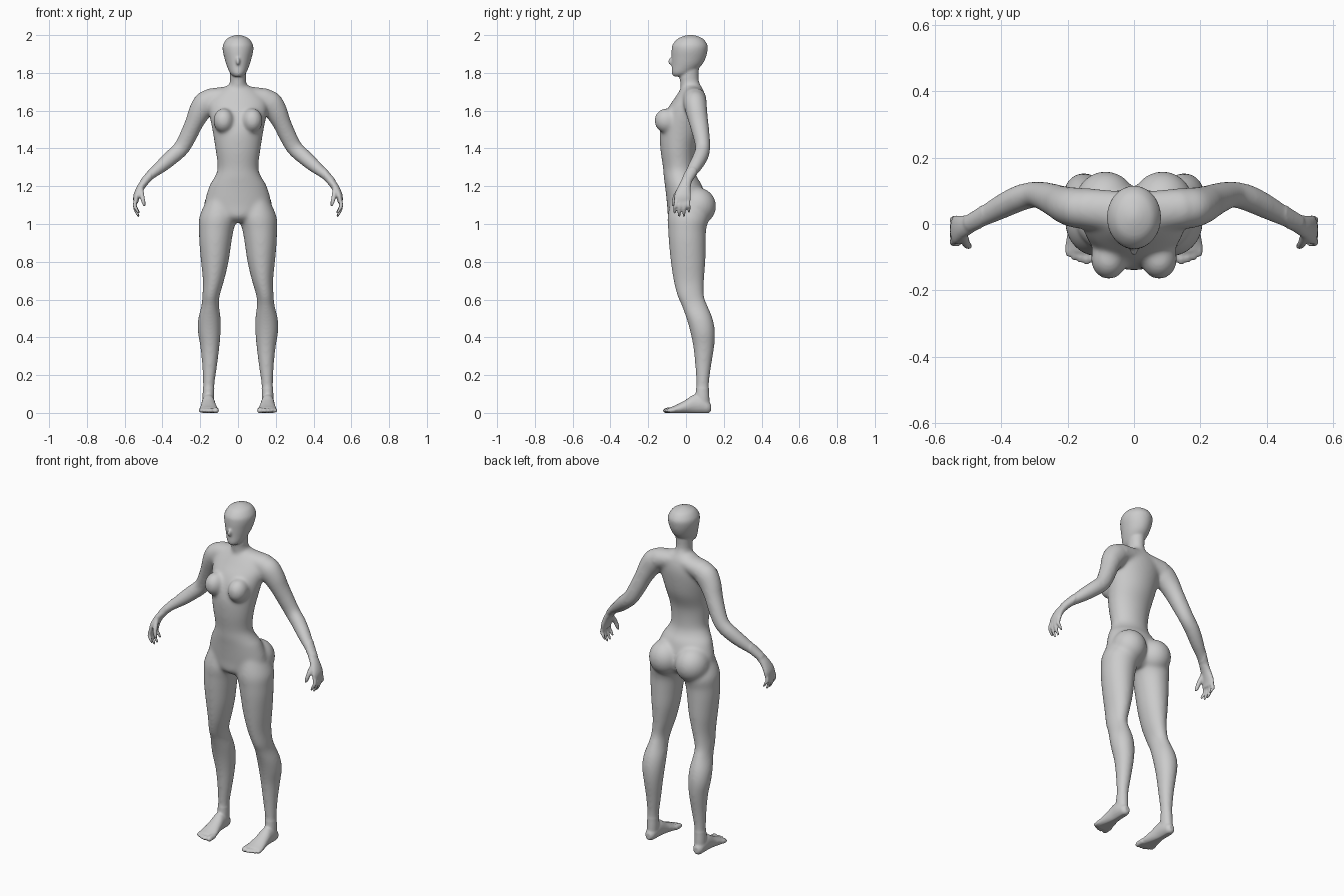
import bpy, bmesh, math
from mathutils import Vector

bm = bmesh.new()


def spline(rows, steps=4):
    """Catmull-Rom refinement of section rows (x, y, z, r1, r2)."""
    out = []
    for i in range(len(rows) - 1):
        p = [rows[max(i - 1, 0)], rows[i], rows[i + 1], rows[min(i + 2, len(rows) - 1)]]
        for k in range(steps):
            t = k / steps
            out.append([0.5 * (2 * b + (c - a) * t + (2 * a - 5 * b + 4 * c - d) * t * t
                               + (3 * b - a - 3 * c + d) * t ** 3) for a, b, c, d in zip(*p)])
    return out + [list(rows[-1])]


def loft(rows, side=1, axis=None, n=28):
    """Closed elliptical loft; rings square to axis, or to the path if axis is None."""
    rows = spline(rows)
    pts = [Vector((r[0] * side, r[1], r[2])) for r in rows]
    rings = []
    for i, (p, r) in enumerate(zip(pts, rows)):
        if axis == 'Y':
            u, v = Vector((1, 0, 0)), Vector((0, 0, 1))
        elif axis == 'Z':
            u, v = Vector((1, 0, 0)), Vector((0, 1, 0))
        else:
            t = (pts[min(i + 1, len(pts) - 1)] - pts[max(i - 1, 0)]).normalized()
            v = Vector((0, 1, 0))
            v = (v - t * v.dot(t)).normalized()
            u = v.cross(t)
        rings.append([bm.verts.new(p + u * r[3] * math.cos(a) + v * r[4] * math.sin(a))
                      for a in (2 * math.pi * k / n for k in range(n))])
    for a, b in zip(rings, rings[1:]):
        for k in range(n):
            bm.faces.new((a[k], a[(k + 1) % n], b[(k + 1) % n], b[k]))
    bm.faces.new(rings[0][::-1])
    bm.faces.new(rings[-1])


def ball(c, r, side=1):
    res = bmesh.ops.create_uvsphere(bm, u_segments=24, v_segments=16, radius=1)
    for v in res['verts']:
        v.co = Vector((c[0] * side + v.co.x * r[0], c[1] + v.co.y * r[1], c[2] + v.co.z * r[2]))


# torso
loft([(0, .0, 1.01, .07, .06), (0, .0, 1.04, .12, .095), (0, .005, 1.10, .175, .105),
      (0, -.012, 1.2, .153, .099), (0, -.03, 1.25, .124, .088), (0, -.038, 1.3, .108, .084),
      (0, -.042, 1.4, .12, .094), (0, -.025, 1.5, .136, .112), (0, .0, 1.6, .155, .104),
      (0, .02, 1.66, .15, .085), (0, .03, 1.71, .1, .062), (0, .03, 1.735, .055, .045)], axis='Z', n=40)

# neck and head
loft([(0, .03, 1.68, .06, .06), (0, .025, 1.73, .047, .055), (0, .016, 1.77, .042, .05),
      (0, .02, 1.84, .045, .05)], axis='Z')
loft([(0, -.035, 1.782, .022, .03), (0, -.02, 1.80, .042, .055), (0, .003, 1.84, .06, .078),
      (0, .014, 1.88, .072, .09), (0, .019, 1.92, .081, .095), (0, .021, 1.95, .079, .092),
      (0, .023, 1.98, .06, .069), (0, .024, 1.995, .033, .038), (0, .024, 2.002, .008, .01)],
     axis='Z', n=36)
ball((0, -.078, 1.862), (.011, .017, .02))

for s in (1, -1):
    # chest, buttocks and shoulders
    ball((.076, -.105, 1.548), (.055, .063, .066), s)
    ball((.086, .06, 1.095), (.095, .1, .1), s)
    loft([(0, .035, 1.69, .045, .06), (.07, .04, 1.678, .05, .062), (.15, .048, 1.66, .06, .062)], s)

    # leg
    loft([(.095, .0, 1.13, .07, .08), (.105, .01, 1.04, .1, .108), (.115, .006, .97, .092, .101),
          (.12, .007, .9, .085, .098), (.123, .011, .8, .073, .092), (.13, .015, .7, .056, .081),
          (.143, .025, .62, .046, .071), (.147, .045, .57, .047, .069), (.151, .072, .5, .06, .07),
          (.152, .088, .43, .061, .066), (.149, .094, .35, .051, .056), (.15, .091, .25, .04, .043),
          (.155, .088, .15, .031, .034), (.157, .086, .08, .031, .038), (.157, .086, .03, .03, .04)],
         s, 'Z')

    # foot and toes
    loft([(.158, .132, .028, .016, .02), (.158, .115, .032, .028, .034), (.158, .08, .045, .034, .048),
          (.157, .04, .047, .036, .05), (.156, 0, .034, .041, .037), (.155, -.05, .02, .05, .024),
          (.155, -.085, .014, .05, .016)], s, 'Y')
    for x, y, r in ((.117, -.11, .016), (.142, -.113, .012), (.162, -.108, .0115),
                    (.181, -.1, .011), (.198, -.09, .0105)):
        loft([(x, -.06, .016, r, r), (x, y + .01, .014, r, r), (x, y, .013, r * .9, r * .9),
              (x, y - .01, .012, r * .4, r * .4)], s, 'Y', 12)

    # arm
    loft([(.12, .046, 1.665, .05, .055), (.165, .048, 1.645, .066, .062), (.2, .055, 1.6, .061, .058),
          (.23, .067, 1.54, .05, .052), (.26, .08, 1.475, .047, .046), (.298, .089, 1.405, .044, .04),
          (.345, .078, 1.36, .042, .041), (.4, .052, 1.312, .037, .038), (.46, .02, 1.262, .026, .031),
          (.5, .0, 1.222, .021, .027)], s)

    # palm, fingers and thumb
    loft([(.485, .005, 1.235, .021, .027), (.515, -.008, 1.195, .02, .034),
          (.536, -.017, 1.15, .018, .044), (.541, -.02, 1.115, .013, .043)], s)
    for y0, y1, z1 in ((-.051, -.06, 1.055), (-.03, -.036, 1.04), (-.009, -.01, 1.04), (.011, .016, 1.06)):
        loft([(.538, y0, 1.135, .0105, .0105), (.547, (y0 + y1) / 2, 1.1, .0105, .0105),
              (.538, y1, z1 + .025, .009, .009), (.524, y1, z1, .006, .006)], s, None, 12)
    loft([(.515, -.03, 1.19, .014, .014), (.508, -.055, 1.15, .013, .013),
          (.5, -.066, 1.115, .011, .011), (.494, -.068, 1.095, .006, .006)], s, None, 12)

bmesh.ops.recalc_face_normals(bm, faces=bm.faces)
mesh = bpy.data.meshes.new("body")
bm.to_mesh(mesh)
bm.free()
body = bpy.data.objects.new("body", mesh)
bpy.context.collection.objects.link(body)
bpy.context.view_layer.objects.active = body
body.select_set(True)

# fuse the parts into one skin
fuse = body.modifiers.new("fuse", 'REMESH')
fuse.mode = 'VOXEL'
fuse.voxel_size = .006
bpy.ops.object.convert(target='MESH')

# blend the joins: strong on trunk and limbs, light on hands, feet and face
bm = bmesh.new()
bm.from_mesh(body.data)
trunk = [v for v in bm.verts if .13 < v.co.z < 1.77 and abs(v.co.x) < .46]
for verts, count in ((list(bm.verts), 2), (trunk, 22)):
    for _ in range(count):
        bmesh.ops.smooth_vert(bm, verts=verts, factor=.5, use_axis_x=True, use_axis_y=True, use_axis_z=True)
for v in bm.verts:
    v.co.z = max(v.co.z, .001) - .001
bm.to_mesh(body.data)
bm.free()

skin = bpy.data.materials.new("plain grey")
skin.diffuse_color = (.6, .6, .6, 1)
body.data.materials.clear()
body.data.materials.append(skin)
bpy.ops.object.shade_smooth()
